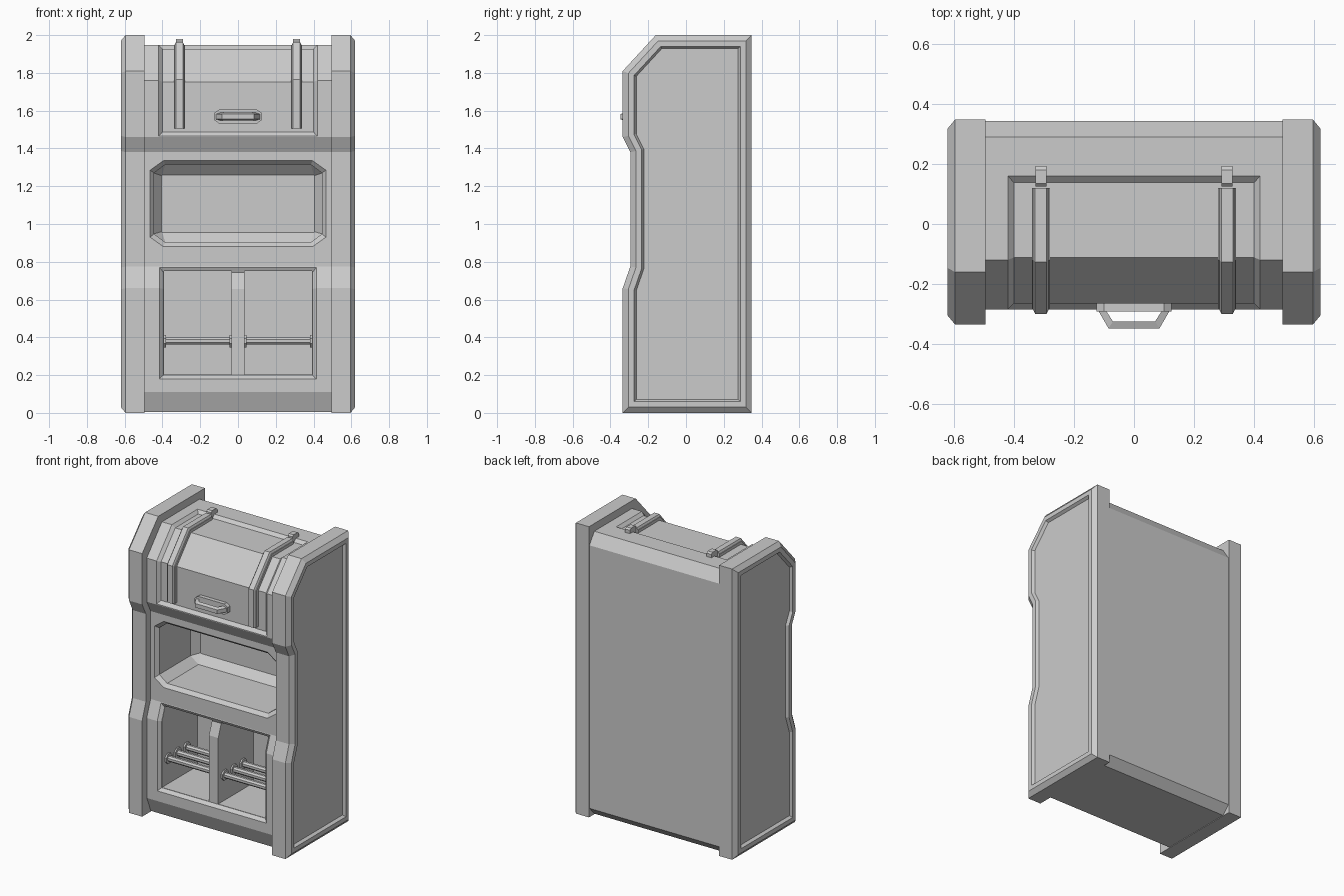
import bpy, bmesh, math
from mathutils import Vector

cube = bpy.data.objects.get("Cube")
if cube:
    bpy.data.objects.remove(cube, do_unlink=True)

grey = bpy.data.materials.new("light_grey")
grey.use_nodes = True
COLOUR = (0.6, 0.6, 0.6, 1)
grey.diffuse_color = COLOUR
grey.node_tree.nodes["Principled BSDF"].inputs["Base Color"].default_value = COLOUR


def loft(name, rings, closed=False):
    """Skin rings of equal point count; cap the ends unless the loft is closed."""
    bm = bmesh.new()
    rows = [[bm.verts.new(p) for p in r] for r in rings]
    n = len(rows[0])
    pairs = list(zip(rows, rows[1:])) + ([(rows[-1], rows[0])] if closed else [])
    for a, b in pairs:
        for i in range(n):
            j = (i + 1) % n
            bm.faces.new((a[i], a[j], b[j], b[i]))
    if not closed:
        bm.faces.new(rows[0][::-1])
        bm.faces.new(rows[-1])
    bmesh.ops.recalc_face_normals(bm, faces=bm.faces)
    mesh = bpy.data.meshes.new(name)
    bm.to_mesh(mesh)
    bm.free()
    mesh.materials.append(grey)
    ob = bpy.data.objects.new(name, mesh)
    bpy.context.collection.objects.link(ob)
    return ob


def box(name, x, y, z):
    return loft(name, [[(x[0], v, z[0]), (x[1], v, z[0]), (x[1], v, z[1]), (x[0], v, z[1])] for v in y])


def offset(pts, d, closed=False):
    """Move a y,z outline inwards by d with mitred corners."""
    pts = [Vector(p) for p in pts]
    n, out = len(pts), []
    for i, p in enumerate(pts):
        normals = []
        for a, b in ((i - 1, i), (i, i + 1)):
            if closed or (a >= 0 and b < n):
                t = (pts[b % n] - pts[a % n]).normalized()
                normals.append(Vector((t.y, -t.x)))
        a, b = normals[0], normals[-1]
        out.append(p + (a + b) * d / (1 + a.dot(b)))
    return out


def strip(name, path, d_in, d_out, x_in, x_out, taper=0.0, x=0.0):
    """Band that follows a y,z path, with chamfered sides and ends."""
    inner, outer = offset(path, d_in), offset(path, d_out)
    t0, t1 = ((Vector(path[i]) - Vector(path[j])).normalized() * taper for i, j in ((1, 0), (-1, -2)))
    inner[0] += t0
    outer[0] -= t0
    inner[-1] -= t1
    outer[-1] += t1
    return loft(name, [[(x - x_in, *a), (x + x_in, *a), (x + x_out, *b), (x - x_out, *b)]
                       for a, b in zip(inner, outer)])


def cut(target, cutter):
    cutter.hide_render = True
    mod = target.modifiers.new("cut", "BOOLEAN")
    mod.operation, mod.solver, mod.object = "DIFFERENCE", "EXACT", cutter
    bpy.context.view_layer.objects.active = target
    bpy.ops.object.modifier_apply(modifier=mod.name)
    bpy.data.objects.remove(cutter, do_unlink=True)


def octagon(y, x, z0, z1, cx, cz):
    return [(-x, y, z0 + cz), (-x + cx, y, z0), (x - cx, y, z0), (x, y, z0 + cz),
            (x, y, z1 - cz), (x - cx, y, z1), (-x + cx, y, z1), (-x, y, z1 - cz)]


# Side panels with chamfered rim and sunken face
side = [(-.335, 0), (-.335, .66), (-.295, .775), (-.295, 1.38), (-.335, 1.46),
        (-.335, 1.81), (-.16, 2), (.348, 2), (.348, 0)]
steps = [(.495, 0), (.595, 0), (.62, .03), (.62, .06), (.602, .072)]
for s, word in ((1, "left"), (-1, "right")):
    loft(word + "_side_panel", [[(s * x, *p) for p in offset(side, d, True)] for x, d in steps])

# Cabinet body
profile = [(-.24, .004), (-.285, .11), (-.285, .66), (-.243, .775), (-.243, 1.38), (-.285, 1.46),
           (-.285, 1.76), (-.12, 1.947), (.29, 1.947), (.342, 1.87), (.342, .06), (.29, .004)]
body = loft("cabinet_body", [[(x, *p) for p in profile] for x in (-.496, .496)])

# Sunken lid, wrapping from the front over the top
lid_path = [(-.285, 1.465), (-.285, 1.76), (-.12, 1.947), (.16, 1.947)]
cut(body, strip("lid_cutter", lid_path, .02, -.02, .40, .44, .022))

# Serving window
cut(body, loft("window_cutter", [
    octagon(-.3, .465, .88, 1.335, .07, .05),
    octagon(-.243, .465, .88, 1.335, .07, .05),
    octagon(-.22, .445, .903, 1.315, .06, .045),
    octagon(.12, .445, .903, 1.315, .06, .045),
    octagon(.17, .405, .955, 1.26, .004, .004)]))

# Lower compartments with a divider between them
cut(body, strip("frame_cutter", [(-.285, .18), (-.285, .66), (-.245, .77)], .02, -.02, .395, .435, .02))
for s in (1, -1):
    cut(body, box("compartment_cutter", sorted((s * .035, s * .393)), (-.4, .12), (.202, .752)))


# Rods with end flanges inside each compartment
def rod(name, x0, x1, y, r):
    ring = [(y + r * math.cos((k + .5) * math.pi / 4), .38 + r * math.sin((k + .5) * math.pi / 4))
            for k in range(8)]
    loft(name, [[(x, *p) for p in ring] for x in (x0, x1)])


for s, word in ((1, "left"), (-1, "right")):
    for k in range(3):
        y = -.2 + .1 * k
        rod(f"{word}_rod_{k}", s * .034, s * .394, y, .02)
        for x in (.034, .382):
            rod(f"{word}_rod_flange_{k}", s * x, s * (x + .012), y, .036)

# Lid straps with clips behind them
strap_path = [(-.285, 1.505), (-.285, 1.76), (-.12, 1.947), (.12, 1.947)]
for s, word in ((1, "left"), (-1, "right")):
    strip(word + "_strap", strap_path, .022, 0, .03, .03, x=s * .31)
    strip(word + "_strap_rib", strap_path, .002, -.014, .027, .019, x=s * .31)
    clip = [(.125, 1.925), (.125, 1.97), (.135, 1.98), (.18, 1.98), (.193, 1.97), (.193, 1.94)]
    loft(word + "_strap_clip", [[(s * .31 + x, *p) for p in clip] for x in (-.018, .018)])

# Handle: base plate and bent bar
plate = [(-.125, 1.55), (-.1, 1.532), (.1, 1.532), (.125, 1.55),
         (.125, 1.588), (.1, 1.606), (-.1, 1.606), (-.125, 1.588)]
loft("handle_plate", [[(x, y, z) for x, z in plate] for y in (-.262, -.292)])
bar_out = [(-.118, -.29), (-.085, -.347), (.085, -.347), (.118, -.29)]
bar_in = [(-.092, -.29), (-.07, -.325), (.07, -.325), (.092, -.29)]
loft("handle_bar", [[(*a, 1.555), (*a, 1.582), (*b, 1.59), (*b, 1.547)]
                    for a, b in zip(bar_out, bar_in)])
